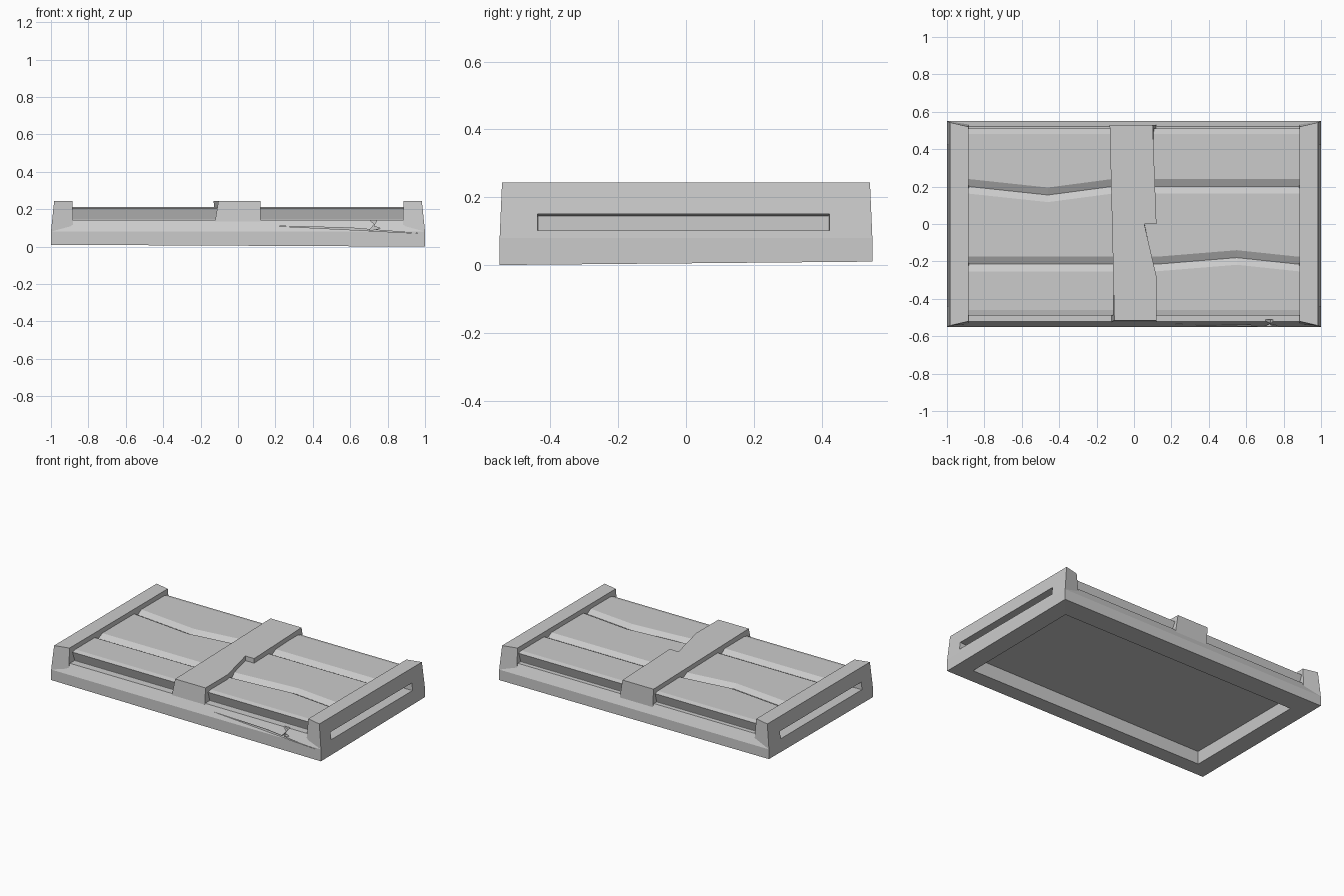
import bpy, bmesh

if "Cube" in bpy.data.objects:
    bpy.data.objects.remove(bpy.data.objects["Cube"])


def loft(name, rings):
    """Closed solid through equal-length rings of 3D points, capped at both ends."""
    bm = bmesh.new()
    loops = [[bm.verts.new(p) for p in ring] for ring in rings]
    n = len(loops[0])
    for a, b in zip(loops, loops[1:]):
        for i in range(n):
            j = (i + 1) % n
            bm.faces.new((a[i], a[j], b[j], b[i]))
    bm.faces.new(loops[0][::-1])
    bm.faces.new(loops[-1])
    bmesh.ops.recalc_face_normals(bm, faces=bm.faces)
    me = bpy.data.meshes.new(name)
    bm.to_mesh(me)
    bm.free()
    ob = bpy.data.objects.new(name, me)
    bpy.context.collection.objects.link(ob)
    return ob


def rect(x, y0, y1, z):
    zs = z if isinstance(z, tuple) else (z,) * 4
    return [(px, py, h) for (px, py), h in zip(((-x, y0), (x, y0), (x, y1), (-x, y1)), zs)]


def cut(ob, cutter):
    m = ob.modifiers.new("cut", 'BOOLEAN')
    m.operation = 'DIFFERENCE'
    m.solver = 'EXACT'
    m.object = cutter
    bpy.context.view_layer.objects.active = ob
    bpy.ops.object.modifier_apply(modifier=m.name)


# Base frame with recessed underside and chamfered upper rim
base = loft("base_frame", [
    rect(0.87, -0.44, 0.405, 0.088),
    rect(0.88, -0.45, 0.41, (0.01, 0.002, 0.01, 0.013)),
    rect(1.0, -0.55, 0.55, (0.01, 0.0, 0.01, 0.015)),
    rect(1.0, -0.55, 0.55, 0.08),
    rect(0.985, -0.52, 0.52, 0.142),
])

# Raised end bars, leaning slightly inwards
ends = []
for s, side in ((-1, "left"), (1, "right")):
    def ring(xi, xo, yi, yo, z):
        return [(s * xi, -yi, z), (s * xo, -yo, z), (s * xo, yo, z), (s * xi, yi, z)]
    ends.append(loft(side + "_end_bar", [ring(0.88, 1.0, 0.535, 0.55, 0.08),
                                         ring(0.885, 0.983, 0.52, 0.543, 0.243)]))

# Long hand slots in both ends, ceiling dipping slightly inwards
cutters = []
for s, ob in zip((-1, 1), ends):
    c = loft("slot_cutter", [[(s * x, y0, 0.102), (s * x, y1, 0.102), (s * x, y1, z), (s * x, y0, z)]
                             for x, y0, y1, z in ((0.9, -0.435, 0.42, 0.145), (1.05, -0.44, 0.425, 0.155))])
    cut(ob, c)
    cut(base, c)
    cutters.append(c)

# Crack and splintered chip on the front rail
crack = [(0.18, 0.111), (0.6, 0.090), (0.98, 0.07), (0.6, 0.100)]
chip = [(0.70, 0.085), (0.76, 0.098), (0.725, 0.11), (0.76, 0.17), (0.67, 0.17), (0.73, 0.12)]
for pts, y in ((crack, -0.525), (chip, -0.51)):
    c = loft("damage_cutter", [[(x, yy, z) for x, z in pts] for yy in (-0.6, y)])
    cut(base, c)
    cutters.append(c)
for c in cutters:
    bpy.data.objects.remove(c)

# Plank panels: shallow V grooves, one groove per side kinked at mid span
TOP, LOW = 0.212, 0.191


def planks(name, xs, kinks):
    rings = []
    for x, k in zip(xs, (0, 0, 1, 0, 0)):
        prof = [(-0.47, 0.12), (-0.47, 0.145), (-0.49, 0.205), (-0.46, TOP)]
        for c, bend in zip((-0.215, 0.20), kinks):
            c += bend * k
            prof += [(c - 0.038, TOP), (c, LOW), (c + 0.04, TOP)]
        prof += [(0.48, TOP), (0.51, 0.205), (0.49, 0.145), (0.49, 0.12)]
        rings.append([(x, y, z) for y, z in prof])
    return loft(name, rings)


planks("left_planks", (-0.89, -0.88, -0.46, -0.12, 0.0), (0, -0.045))
planks("right_planks", (0.0, 0.12, 0.55, 0.88, 0.89), (0.035, 0))

# Centre bar with a broken-out notch on its right edge
low = [(-0.125, -0.525), (0.12, -0.525), (0.12, -0.28), (0.06, 0), (0.12, 0), (0.12, 0.53), (-0.125, 0.53)]
high = [(-0.105, -0.515), (0.12, -0.515), (0.12, -0.28), (0.055, 0), (0.12, 0), (0.10, 0.53), (-0.13, 0.53)]
loft("centre_bar", [[(x, y, z) for x, y in p] for p, z in ((low, 0.12), (high, 0.243))])
